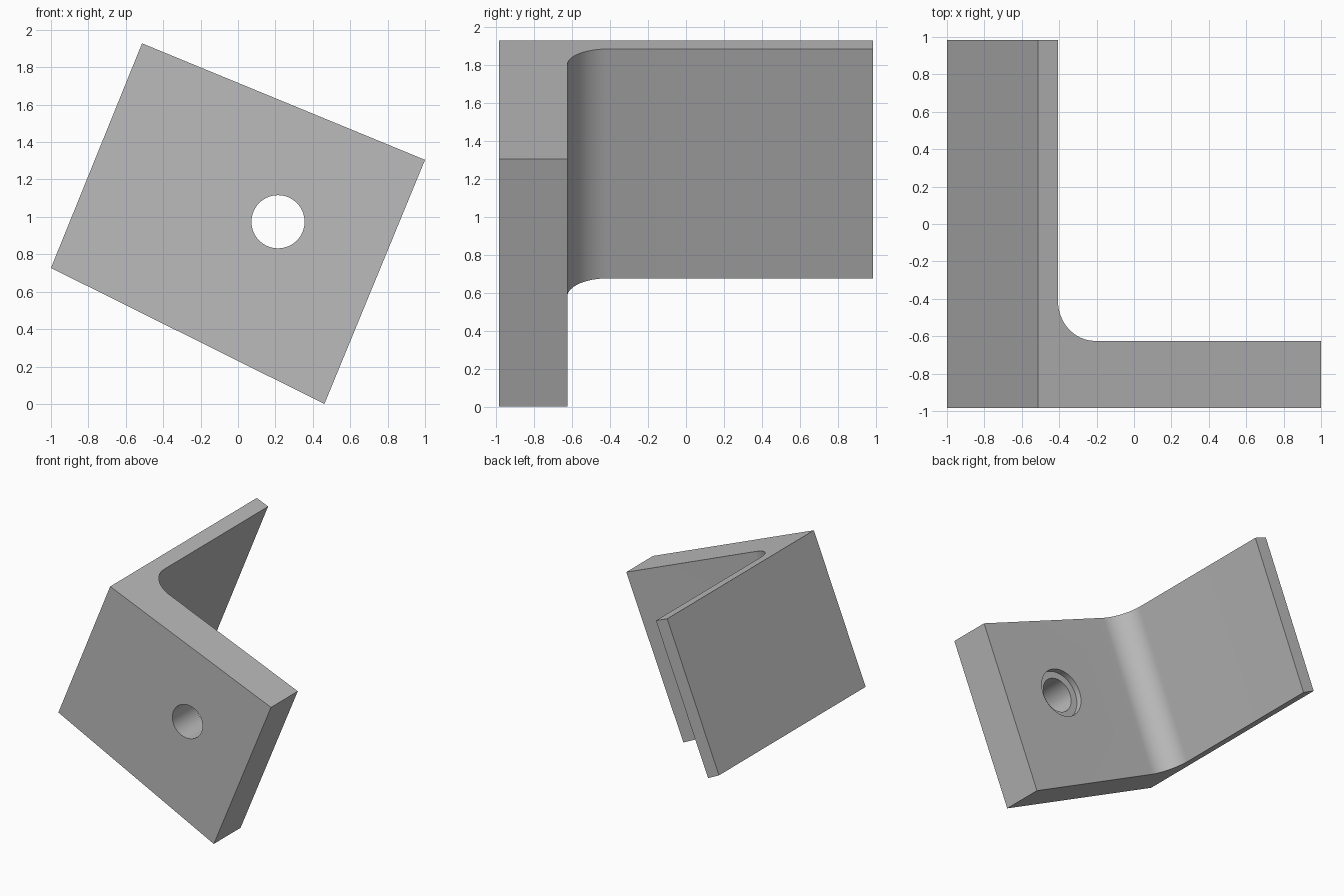
import bpy, bmesh, math
from mathutils import Vector

cube = bpy.data.objects.get("Cube")
if cube:
    bpy.data.objects.remove(cube)

grey = bpy.data.materials.new("plain grey")
grey.use_nodes = True
colour = (0.5, 0.5, 0.5, 1)
grey.diffuse_color = colour
grey.node_tree.nodes["Principled BSDF"].inputs["Base Color"].default_value = colour

# Tilted face corners (x, z) and the main sizes
low_left, top_left = Vector((-1, 0.727)), Vector((-0.513, 1.928))
low_right, top_right = Vector((0.462, 0)), Vector((1, 1.305))
WIDTH = (top_right - top_left).length
FRONT, INNER, BACK = -0.985, -0.625, 0.985
WALL, FILLET = 0.115, 0.215


def make_object(name, bm):
    bmesh.ops.recalc_face_normals(bm, faces=bm.faces)
    mesh = bpy.data.meshes.new(name)
    bm.to_mesh(mesh)
    bm.free()
    mesh.materials.append(grey)
    obj = bpy.data.objects.new(name, mesh)
    bpy.context.collection.objects.link(obj)
    return obj


def loft(name, rings):
    """Skin a list of equal closed rings and cap both ends."""
    bm = bmesh.new()
    rows = [[bm.verts.new(p) for p in ring] for ring in rings]
    n = len(rows[0])
    for a, b in zip(rows, rows[1:]):
        for i in range(n):
            j = (i + 1) % n
            bm.faces.new((a[i], a[j], b[j], b[i]))
    bm.faces.new(rows[0])
    bm.faces.new(rows[-1])
    return make_object(name, bm)


# L-shaped profile (distance along the plate, y) with a rounded inner corner
profile = [(0, FRONT), (WIDTH, FRONT), (WIDTH, INNER)]
STEPS = 16
for i in range(STEPS + 1):
    a = math.pi / 2 * i / STEPS
    profile.append((WALL + FILLET * (1 - math.sin(a)),
                    INNER + FILLET * (1 - math.cos(a))))
profile += [(WALL, BACK), (0, BACK)]


def place(start, end):
    points = []
    for u, y in profile:
        p = start.lerp(end, u / WIDTH)
        points.append((p.x, y, p.y))
    return points


bracket = loft("angle_bracket", [place(low_left, low_right), place(top_left, top_right)])

# Bolt hole with a shallow round recess on the inner side
HOLE, RECESS, DEPTH = 0.142, 0.2, 0.05


def circle(radius, y):
    turns = [math.tau * i / 64 for i in range(64)]
    return [(0.214 + radius * math.cos(a), y, 0.974 + radius * math.sin(a)) for a in turns]


cutter = loft("hole_cutter", [circle(HOLE, FRONT - 0.1), circle(HOLE, INNER - DEPTH),
                              circle(RECESS, INNER - DEPTH), circle(RECESS, INNER + 0.1)])
cut = bracket.modifiers.new("bolt hole", "BOOLEAN")
cut.operation, cut.solver, cut.object = "DIFFERENCE", "EXACT", cutter
bpy.ops.object.select_all(action="DESELECT")
bracket.select_set(True)
bpy.context.view_layer.objects.active = bracket
bpy.ops.object.modifier_apply(modifier=cut.name)
bpy.data.objects.remove(cutter)
bpy.ops.object.shade_smooth_by_angle(angle=math.radians(30))
